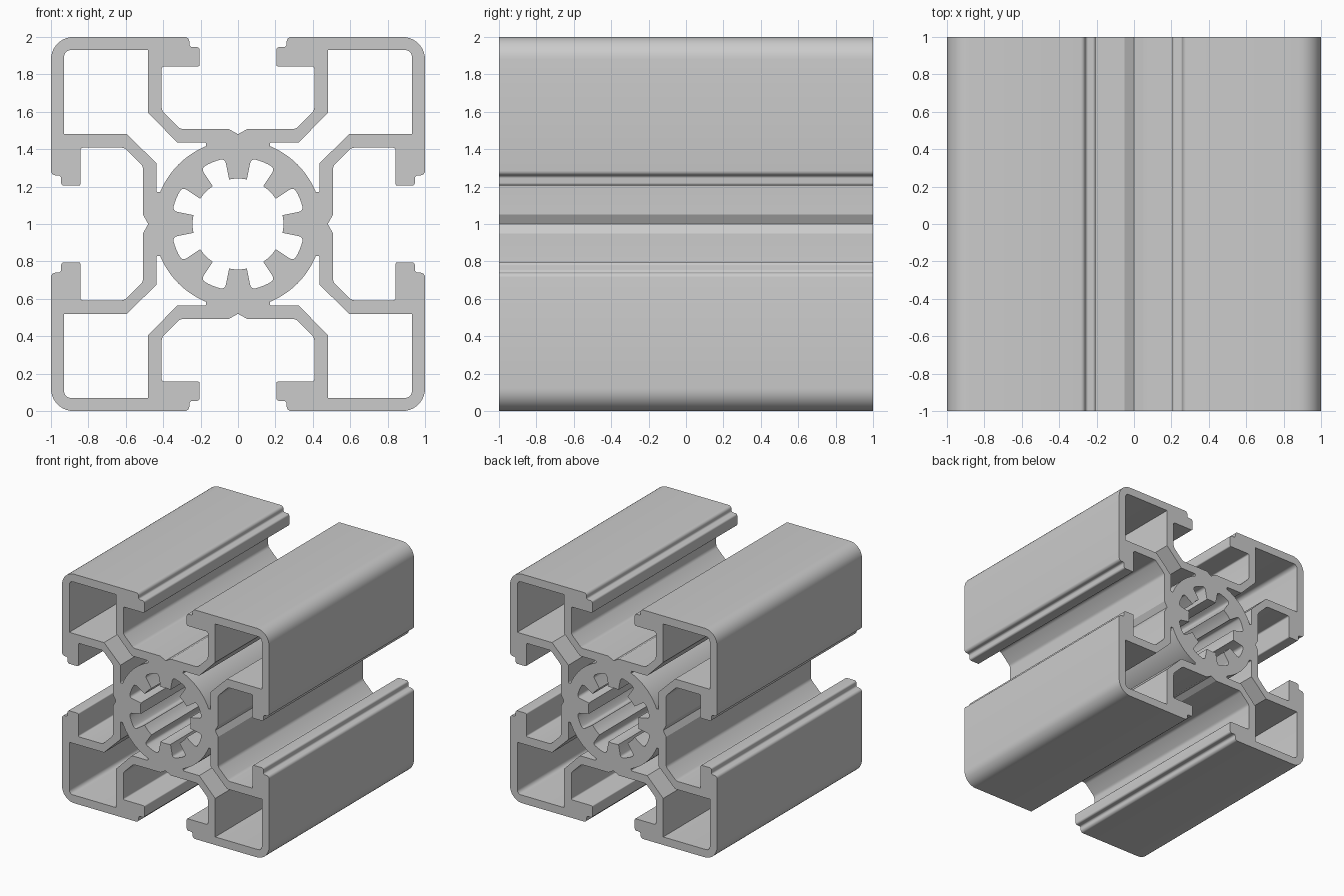
import bpy, bmesh
from math import radians, sin, cos, tan, ceil
from mathutils import Vector

if "Cube" in bpy.data.objects:
    bpy.data.objects.remove(bpy.data.objects["Cube"])


def polar(r, deg, fillet=0):
    return (r * cos(radians(deg)), r * sin(radians(deg)), fillet)


def rounded(points):
    """Closed loop of (x, z, fillet radius) -> plain 2D points with arcs."""
    out = []
    n = len(points)
    for i, (x, z, r) in enumerate(points):
        p = Vector((x, z))
        if r == 0:
            out.append(p)
            continue
        a = (Vector(points[i - 1][:2]) - p).normalized()
        b = (Vector(points[(i + 1) % n][:2]) - p).normalized()
        half = a.angle(b) / 2
        centre = p + (a + b).normalized() * (r / sin(half))
        start = p + a * (r / tan(half)) - centre
        end = p + b * (r / tan(half)) - centre
        turn = start.angle(end)
        steps = max(2, ceil(turn / radians(11 if r > 0.1 else 20)))
        for k in range(steps + 1):
            t = turn * k / steps
            out.append(centre + (start * sin(turn - t) + end * sin(t)) / sin(turn))
    return out


def swap(points):
    """Mirror across the diagonal, reversed so the loop continues."""
    return [(z, x, r) for x, z, r in reversed(points)]


def turned(points, quarter):
    for _ in range(quarter):
        points = [(z, -x, r) for x, z, r in points]
    return points


# Outer outline: half slot up to the rounded corner, mirrored, then turned
half_slot = [(0, 0.48, 0), (0.05, 0.508, 0), (0.31, 0.508, 0.04),
             (0.408, 0.606, 0.04), (0.408, 0.842, 0.012),
             (0.205, 0.842, 0.01), (0.205, 0.946, 0.016),
             (0.26, 0.946, 0.016), (0.26, 1, 0.025)]
side = half_slot + [(1, 1, 0.12)] + swap(half_slot)[:-1]
outline = [p for q in range(4) for p in turned(side, q)]

# Corner chamber: arc of the central tube, then straight webs
tube_arc = [polar(0.45, 22.2 + 45.6 * k / 10) for k in range(11)]
web = [(0.172, 0.436, 0.006), (0.325, 0.436, 0), (0.48, 0.594, 0), (0.48, 0.93, 0)]
chamber = tube_arc + web + [(0.93, 0.93, 0.035)] + swap(web)

# Central bore with eight inward teeth
bore = []
for k in range(8):
    a = 45 * k
    bore += [polar(0.243, a + d) for d in (-11.3, -5.6, 0, 5.6, 11.3)]
    bore += [polar(0.357, a + d, f) for d, f in
             ((11.3, 0.023), (18, 0), (22.5, 0), (27, 0), (33.7, 0.023))]

# Fill the section and extrude it along y
bm = bmesh.new()
edges = []
for loop in [outline, bore] + [turned(chamber, q) for q in range(4)]:
    verts = [bm.verts.new((p.x, -1, p.y + 1)) for p in rounded(loop)]
    edges += [bm.edges.new((verts[i - 1], verts[i])) for i in range(len(verts))]
bmesh.ops.triangle_fill(bm, edges=edges, use_beauty=True, use_dissolve=False,
                        normal=(0, -1, 0))
ext = bmesh.ops.extrude_face_region(bm, geom=bm.faces[:], use_keep_orig=True)
bmesh.ops.translate(bm, vec=(0, 2, 0),
                    verts=[g for g in ext["geom"] if isinstance(g, bmesh.types.BMVert)])
bmesh.ops.recalc_face_normals(bm, faces=bm.faces[:])

mesh = bpy.data.meshes.new("slotted_extrusion")
bm.to_mesh(mesh)
bm.free()
profile = bpy.data.objects.new("slotted_extrusion", mesh)
bpy.context.collection.objects.link(profile)
bpy.context.view_layer.objects.active = profile
profile.select_set(True)
bpy.ops.object.shade_smooth_by_angle(angle=radians(25))
